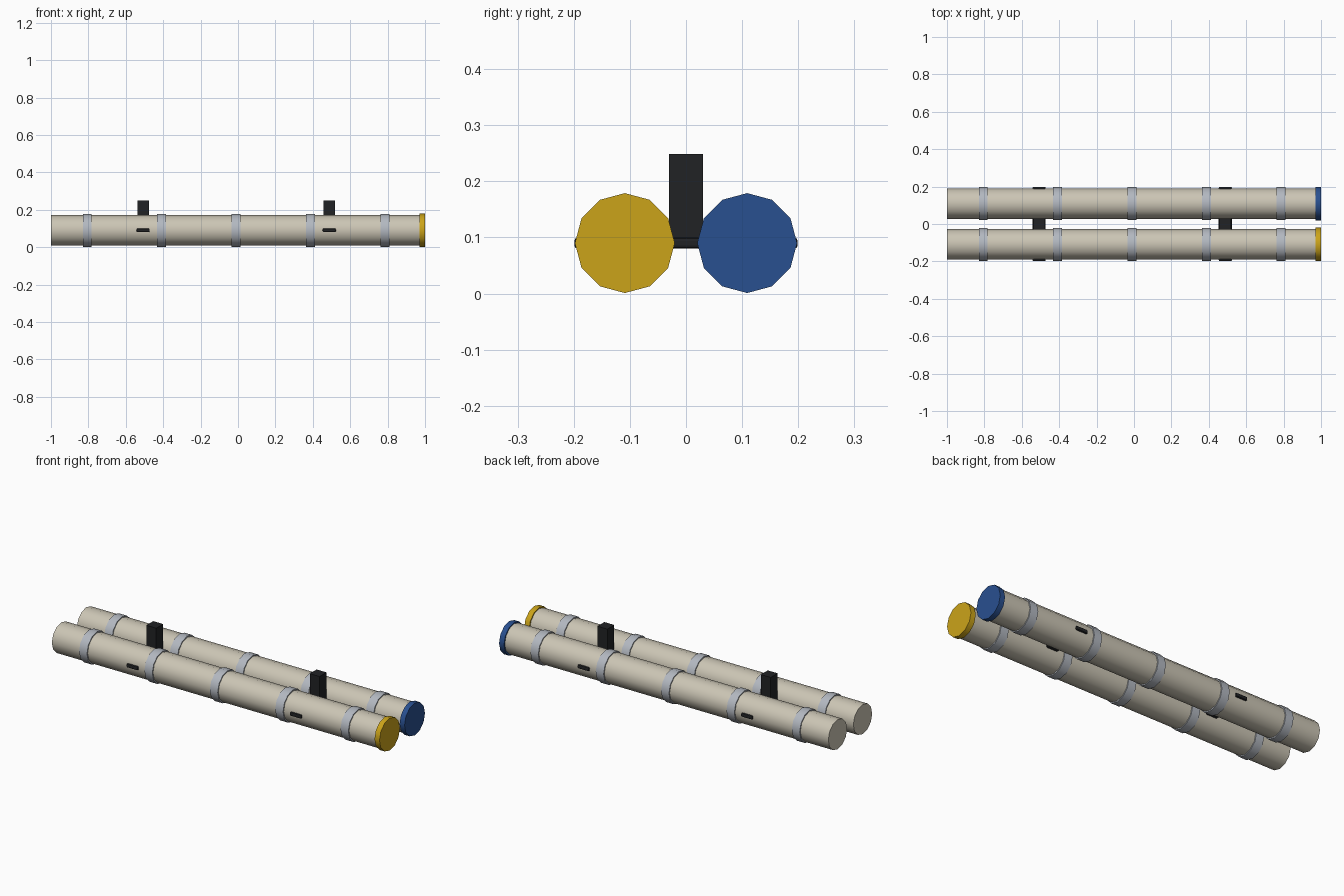
import bpy
from math import pi, radians

if "Cube" in bpy.data.objects:
    bpy.data.objects.remove(bpy.data.objects["Cube"])

CZ, CY = 0.09, 0.109      # tube axis height and side offset


def mat(name, rgb):
    m = bpy.data.materials.new(name)
    m.diffuse_color = (*rgb, 1)
    m.use_nodes = True
    m.node_tree.nodes["Principled BSDF"].inputs["Base Color"].default_value = m.diffuse_color
    return m


CREAM = mat("cream", (0.60, 0.56, 0.46))
STEEL = mat("steel", (0.45, 0.48, 0.53))
BLACK = mat("black", (0.015, 0.016, 0.018))
YELLOW = mat("yellow", (0.60, 0.37, 0.01))
BLUE = mat("blue", (0.022, 0.08, 0.28))


def disc(name, x0, x1, y, r, m):
    """Twelve-sided cylinder lying along x."""
    bpy.ops.mesh.primitive_cylinder_add(vertices=12, radius=r, depth=x1 - x0,
                                        location=((x0 + x1) / 2, y, CZ),
                                        rotation=(0, pi / 2, 0))
    o = bpy.context.object
    o.name = name
    o.data.materials.append(m)
    bpy.ops.object.shade_smooth_by_angle(angle=radians(40))
    return o


def box(name, lo, hi, m, bevel=0):
    bpy.ops.mesh.primitive_cube_add(size=1, location=[(a + b) / 2 for a, b in zip(lo, hi)])
    o = bpy.context.object
    o.name = name
    o.scale = [b - a for a, b in zip(lo, hi)]
    bpy.ops.object.transform_apply(location=False, rotation=False, scale=True)
    o.data.materials.append(m)
    if bevel:
        b = o.modifiers.new("bevel", "BEVEL")
        b.width = bevel
        b.segments = 2
    return o


# Two tubes, each with five bands and a coloured end cap
for side, y, colour in (("front", -CY, YELLOW), ("back", CY, BLUE)):
    disc(side + "_tube", -1, 0.985, y, 0.082, CREAM)
    for i in range(5):
        x = -0.806 + 0.398 * i
        disc(f"{side}_band_{i + 1}", x - 0.024, x + 0.024, y, 0.088, STEEL)
    disc(side + "_end_cap", 0.97, 1, y, 0.089, colour)

# Mounting posts and the cross bars running through both tubes
for side, x in (("left", -0.507), ("right", 0.488)):
    box(side + "_mount_post", (x - 0.03, -0.03, 0.085), (x + 0.03, 0.03, 0.249), BLACK)
    box(side + "_cross_bar", (x - 0.035, -0.199, 0.08), (x + 0.035, 0.199, 0.1), BLACK, 0.006)
